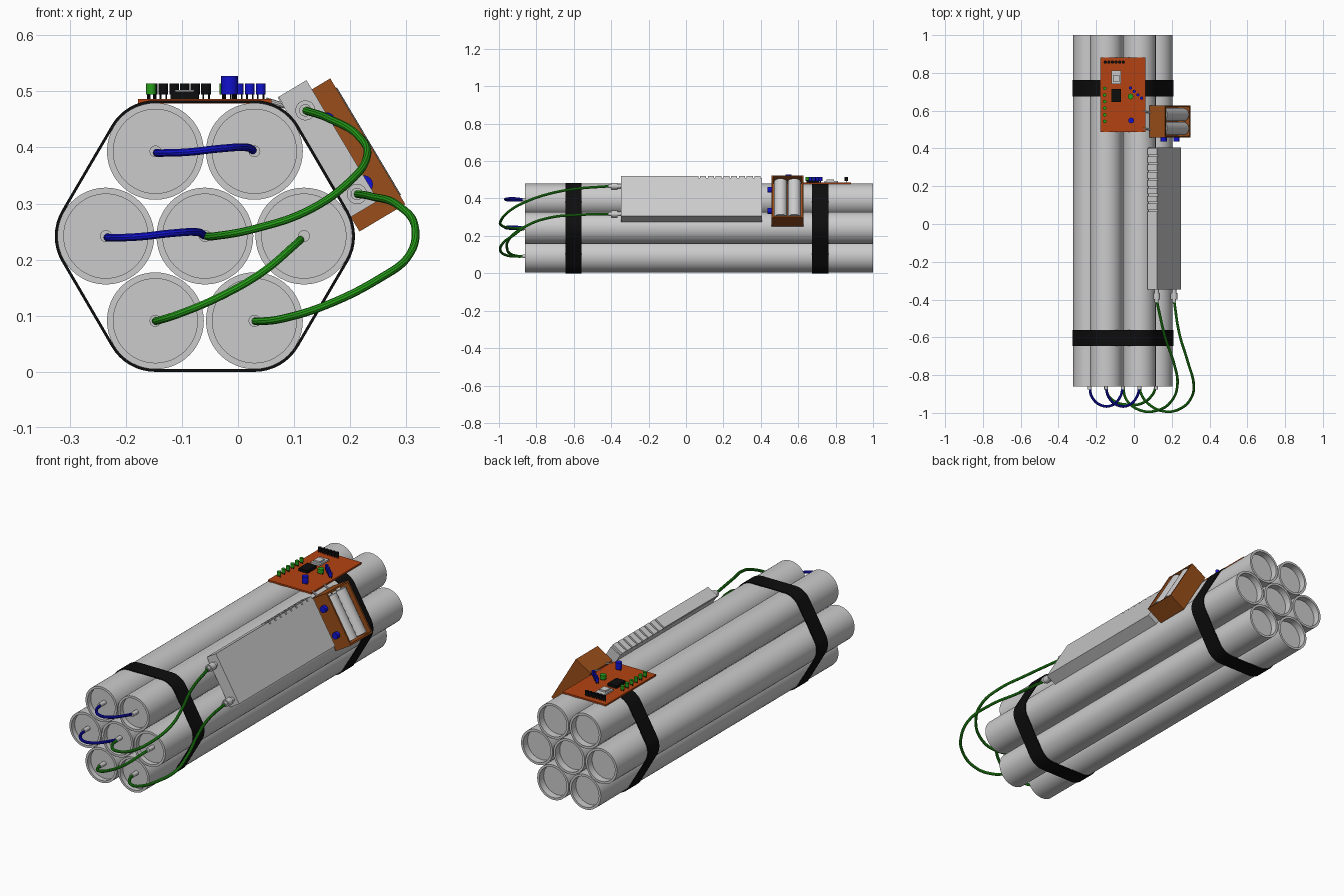
import bpy, bmesh, math
from mathutils import Matrix, Vector

if "Cube" in bpy.data.objects:
    bpy.data.objects.remove(bpy.data.objects["Cube"])


def material(name, r, g, b):
    m = bpy.data.materials.new(name)
    m.diffuse_color = (r, g, b, 1)
    m.use_nodes = True
    m.node_tree.nodes["Principled BSDF"].inputs["Base Color"].default_value = m.diffuse_color
    return m


GREY = material("grey", 0.6, 0.6, 0.6)
BLACK = material("black", 0.004, 0.004, 0.004)
ORANGE = material("board orange", 0.45, 0.055, 0.006)
BROWN = material("box brown", 0.32, 0.075, 0.01)
GREEN = material("green", 0.02, 0.35, 0.01)
BLUE = material("blue", 0.006, 0.006, 0.62)

# Tilted frame of the side boxes: local x runs down the slope, local z points out
TILT = Matrix.Rotation(math.radians(59.2), 4, 'Y')
FLAT = Matrix.Identity(4)


def finish(name, bm, mat, smooth=True):
    me = bpy.data.meshes.new(name)
    bmesh.ops.recalc_face_normals(bm, faces=bm.faces)
    bm.to_mesh(me)
    bm.free()
    ob = bpy.data.objects.new(name, me)
    bpy.context.collection.objects.link(ob)
    me.materials.append(mat)
    if smooth:
        smooth_object(ob)
    return ob


def smooth_object(ob):
    bpy.ops.object.select_all(action='DESELECT')
    ob.select_set(True)
    bpy.context.view_layer.objects.active = ob
    bpy.ops.object.shade_smooth_by_angle(angle=math.radians(35))


def add_box(bm, lo, hi, frame=FLAT):
    lo, hi = Vector(lo), Vector(hi)
    mat = frame @ Matrix.Translation((lo + hi) / 2) @ Matrix.Diagonal((*(hi - lo), 1))
    return bmesh.ops.create_cube(bm, size=1, matrix=mat)["verts"]


def add_rod(bm, a, b, r, seg=16, r2=None):
    a, b = Vector(a), Vector(b)
    rot = (b - a).to_track_quat('Z', 'Y').to_matrix().to_4x4()
    bmesh.ops.create_cone(bm, cap_ends=True, segments=seg, radius1=r, radius2=r if r2 is None else r2,
                          depth=(b - a).length, matrix=Matrix.Translation((a + b) / 2) @ rot)


def boxes(name, items, mat, frame=FLAT):
    bm = bmesh.new()
    for lo, hi in items:
        add_box(bm, lo, hi, frame)
    return finish(name, bm, mat, False)


def rods(name, items, mat, seg=16):
    bm = bmesh.new()
    for a, b, r in items:
        add_rod(bm, a, b, r, seg)
    return finish(name, bm, mat)


# Seven tubes with recessed ends: one closed profile spun around the axis
R = 0.0863
CX, CZ, STEP, ROW = -0.059, 0.242, 0.1765, 0.151
centres = [(CX + STEP * (i - (n - 1) / 2), CZ + ROW * row)
           for row, n in ((1, 2), (0, 3), (-1, 2)) for i in range(n)]
profile = [(0, -0.835), (0.075, -0.835), (0.075, -0.86), (R, -0.86),
           (R, 1.0), (0.075, 1.0), (0.075, 0.965), (0, 0.965)]
for k, (cx, cz) in enumerate(centres):
    bm = bmesh.new()
    vs = [bm.verts.new((cx + r, y, cz)) for r, y in profile]
    es = [bm.edges.new(p) for p in zip(vs, vs[1:])]
    bmesh.ops.spin(bm, geom=vs + es, cent=(cx, 0, cz), axis=(0, 1, 0),
                   angle=math.tau, steps=48, use_merge=True)
    bmesh.ops.remove_doubles(bm, verts=bm.verts, dist=1e-5)
    finish(f"tube_{k + 1}", bm, GREY)

# Pins on the front ends
rods("tube_pins", [((x, -0.83, z), (x, -0.875, z), 0.0105) for x, z in centres], GREY)


# Straps wrapped around the bundle
def outline(r):
    pts = []
    for k in range(6):
        c = math.radians(60 * k)
        ox, oz = CX + STEP * math.cos(c), CZ + (ROW / 0.866) * math.sin(c)
        for j in range(9):
            a = c + math.radians(-30 + 7.5 * j)
            pts.append((ox + r * math.cos(a), oz + r * math.sin(a)))
    return pts


def strap(name, y0, y1):
    bm = bmesh.new()
    loops = [[bm.verts.new((x, y, z)) for x, z in outline(r)]
             for r, y in ((0.086, y0), (0.091, y0), (0.091, y1), (0.086, y1))]
    n = len(loops[0])
    for a, b in zip(loops, loops[1:] + loops[:1]):
        for i in range(n):
            j = (i + 1) % n
            bm.faces.new((a[i], a[j], b[j], b[i]))
    finish(name, bm, BLACK)


strap("front_strap", -0.645, -0.56)
strap("rear_strap", 0.675, 0.762)

# Grey side casing with a ribbed upper edge
ribs = [((-0.384, 0.075 + 0.0415 * i, 0.311), (-0.37, 0.108 + 0.0415 * i, 0.371)) for i in range(8)]
boxes("side_casing", [((-0.372, -0.348, 0.312), (-0.134, 0.405, 0.371))], GREY, TILT)
boxes("casing_ribs", [((-0.384, -0.348, 0.313), (-0.37, 0.066, 0.371))] + ribs, GREY, TILT)

# Plugs on the casing front
plugs = []
for x, z in ((0.12, 0.466), (0.212, 0.317)):
    plugs += [((x, -0.345, z), (x, -0.37, z), 0.012), ((x, -0.365, z), (x, -0.4, z), 0.018),
              ((x, -0.398, z), (x, -0.415, z), 0.011)]
rods("casing_plugs", plugs, GREY)

# Brown cell holder, open on its outer face
bm = bmesh.new()
add_box(bm, (-0.365, 0.457, 0.314), (-0.104, 0.628, 0.409))
bm.normal_update()
top = max(bm.faces, key=lambda f: f.calc_center_median().z)
bmesh.ops.inset_region(bm, faces=[top], thickness=0.011)
inner = bmesh.ops.extrude_discrete_faces(bm, faces=[top])["faces"][0]
bmesh.ops.translate(bm, verts=inner.verts, vec=(0, 0, -0.07))
bmesh.ops.transform(bm, matrix=TILT, verts=bm.verts)
finish("cell_holder", bm, BROWN, False)

# Two cells in the holder, with end buttons
cells = []
for y in (0.506, 0.579):
    cells += [(TILT @ Vector((-0.345, y, 0.376)), TILT @ Vector((-0.122, y, 0.376)), 0.035),
              (TILT @ Vector((-0.354, y, 0.376)), TILT @ Vector((-0.344, y, 0.376)), 0.012)]
rods("cells", cells, GREY, 32)

# Blue knobs on the holder and grey leads to the board
rods("holder_knobs", [(TILT @ Vector((t, 0.46, 0.364)), TILT @ Vector((t, 0.437, 0.364)), 0.016)
                      for t in (-0.303, -0.172)], BLUE)
rods("holder_leads", [((0.05, y + 0.012, 0.484), (0.105, y, 0.468), 0.005)
                      for y in (0.495, 0.585)], GREY, 10)

# Circuit board and its parts
boxes("circuit_board", [((-0.178, 0.488, 0.478), (0.06, 0.882, 0.486))], ORANGE)
boxes("chip", [((-0.12, 0.645, 0.486), (-0.07, 0.715, 0.5))], BLACK)
boxes("crystal_base", [((-0.12, 0.74, 0.486), (-0.07, 0.812, 0.494))], GREY)
boxes("crystal_top", [((-0.112, 0.752, 0.494), (-0.078, 0.79, 0.502))], GREY)

green_spots = [(-0.155, 0.543 + 0.035 * i, 0.009, 0.514) for i in range(6)]
green_spots.append((-0.018, 0.675, 0.015, 0.514))
black_spots = [(-0.152 + 0.019 * i, 0.857, 0.0085, 0.514) for i in range(6)]
blue_spots = [(-0.018 + 0.0195 * i, 0.72 - 0.018 * i, 0.0085, 0.514) for i in range(4)]
blue_spots.append((-0.015, 0.548, 0.015, 0.527))
for name, spots, mat in (("green_parts", green_spots, GREEN), ("black_parts", black_spots, BLACK),
                         ("blue_parts", blue_spots, BLUE)):
    rods(name, [((x, y, 0.494), (x, y, h), r) for x, y, r, h in spots], mat)
legs = [((x + s * r * 0.6, y, 0.485), (x + s * r * 0.6, y, 0.496), 0.0018)
        for x, y, r, h in green_spots + black_spots + blue_spots for s in (-1, 1)]
rods("part_legs", legs, BLACK, 6)


# Wires
def wire(name, pts, mat):
    cu = bpy.data.curves.new(name, 'CURVE')
    cu.dimensions = '3D'
    cu.bevel_depth = 0.007
    cu.bevel_resolution = 3
    cu.resolution_u = 8
    cu.use_fill_caps = True
    sp = cu.splines.new('BEZIER')
    sp.bezier_points.add(len(pts) - 1)
    for bp, p in zip(sp.bezier_points, pts):
        bp.co = p
        bp.handle_left_type = bp.handle_right_type = 'AUTO'
    ob = bpy.data.objects.new(name, cu)
    bpy.context.collection.objects.link(ob)
    cu.materials.append(mat)
    bpy.ops.object.select_all(action='DESELECT')
    ob.select_set(True)
    bpy.context.view_layer.objects.active = ob
    bpy.ops.object.convert(target='MESH')
    smooth_object(bpy.context.object)


wire("upper_green_wire", [(0.12, -0.405, 0.466), (0.165, -0.6, 0.45), (0.215, -0.75, 0.42),
                          (0.23, -0.85, 0.385), (0.2, -0.935, 0.34), (0.12, -0.988, 0.285),
                          (0.03, -0.985, 0.255), (-0.04, -0.93, 0.242), (-0.059, -0.85, 0.242)], GREEN)
wire("lower_green_wire", [(0.212, -0.405, 0.317), (0.24, -0.58, 0.312), (0.285, -0.73, 0.297),
                          (0.316, -0.85, 0.255), (0.303, -0.92, 0.205), (0.25, -0.975, 0.165),
                          (0.16, -0.992, 0.12), (0.08, -0.955, 0.095), (0.038, -0.9, 0.09),
                          (0.028, -0.85, 0.091)], GREEN)
wire("cross_green_wire", [(0.118, -0.85, 0.242), (0.1, -0.9, 0.225), (0.04, -0.95, 0.175),
                          (-0.03, -0.957, 0.135), (-0.1, -0.94, 0.105), (-0.14, -0.9, 0.092),
                          (-0.148, -0.85, 0.091)], GREEN)
for name, dx, dz in (("upper_blue_wire", 0, 0), ("middle_blue_wire", -0.088, -0.151)):
    wire(name, [(x + dx, y, z + dz) for x, y, z in (
        (-0.147, -0.85, 0.391), (-0.135, -0.915, 0.39), (-0.085, -0.96, 0.392),
        (-0.03, -0.96, 0.398), (0.015, -0.915, 0.4), (0.03, -0.85, 0.391))], BLUE)
